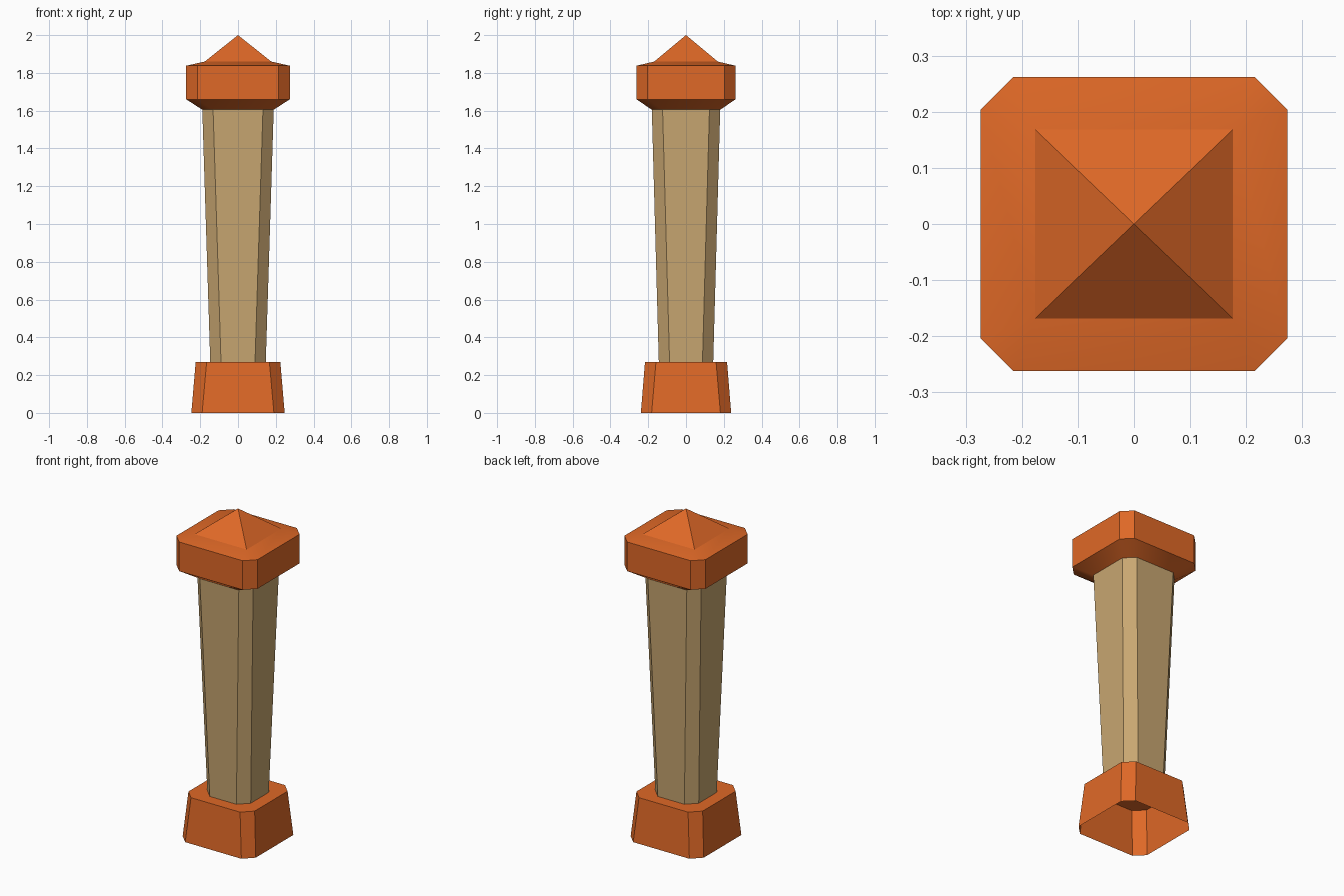
import bpy, bmesh

if "Cube" in bpy.data.objects:
    bpy.data.objects.remove(bpy.data.objects["Cube"])


def material(name, rgb):
    m = bpy.data.materials.new(name)
    m.diffuse_color = (*rgb, 1)
    m.use_nodes = True
    m.node_tree.nodes["Principled BSDF"].inputs["Base Color"].default_value = m.diffuse_color
    return m


orange = material("orange", (0.74, 0.14, 0.02))
tan = material("tan", (0.58, 0.385, 0.165))


def octagon(bm, hx, hy, c, z):
    """Rectangle of half sizes hx, hy with corners cut by c, counter-clockwise."""
    pts = [(hx, -hy + c), (hx, hy - c), (hx - c, hy), (-hx + c, hy),
           (-hx, hy - c), (-hx, -hy + c), (-hx + c, -hy), (hx - c, -hy)]
    return [bm.verts.new((x, y, z)) for x, y in pts]


def loft(bm, sections):
    """Join stacked octagons with quads; returns rings and side faces per band."""
    rings = [octagon(bm, *s) for s in sections]
    bands = []
    for a, b in zip(rings, rings[1:]):
        bands.append([bm.faces.new((a[i], a[(i + 1) % 8], b[(i + 1) % 8], b[i]))
                      for i in range(8)])
    return rings, bands


def finish(bm, name, mat):
    mesh = bpy.data.meshes.new(name)
    bm.to_mesh(mesh)
    bm.free()
    mesh.materials.append(mat)
    bpy.context.collection.objects.link(bpy.data.objects.new(name, mesh))


def smooth_band(faces):
    """Smooth inside the band, sharp along its borders."""
    inside = set(faces)
    for f in faces:
        f.smooth = True
        for e in f.edges:
            if any(g not in inside for g in e.link_faces):
                e.smooth = False


# Foot: tapered collar, open underneath, with a ledge running in to the shaft
bm = bmesh.new()
loft(bm, [(0.247, 0.239, 0.057, 0), (0.224, 0.217, 0.058, 0.27),
          (0.147, 0.144, 0.057, 0.27)])
finish(bm, "foot", orange)

# Shaft: widens towards the top
bm = bmesh.new()
loft(bm, [(0.147, 0.144, 0.057, 0.27), (0.189, 0.181, 0.057, 1.605)])
finish(bm, "shaft", tan)

# Cap: flared underside, upright band, shallow rim and pyramid
bm = bmesh.new()
rings, bands = loft(bm, [(0.189, 0.181, 0.057, 1.605), (0.274, 0.262, 0.059, 1.66),
                         (0.274, 0.262, 0.059, 1.838)])
top = rings[-1]
square = [bm.verts.new((sx * 0.176, sy * 0.168, 1.86))
          for sx, sy in ((1, -1), (1, 1), (-1, 1), (-1, -1))]
apex = bm.verts.new((0, 0, 2))
rim = []
for i in range(4):
    a, b = square[i], square[(i + 1) % 4]
    p, q, r = top[2 * i], top[2 * i + 1], top[(2 * i + 2) % 8]
    rim.append(bm.faces.new((p, q, b, a)))
    rim.append(bm.faces.new((q, r, b)))
    bm.faces.new((a, b, apex))
smooth_band(rim)
smooth_band(bands[0])
finish(bm, "cap", orange)
